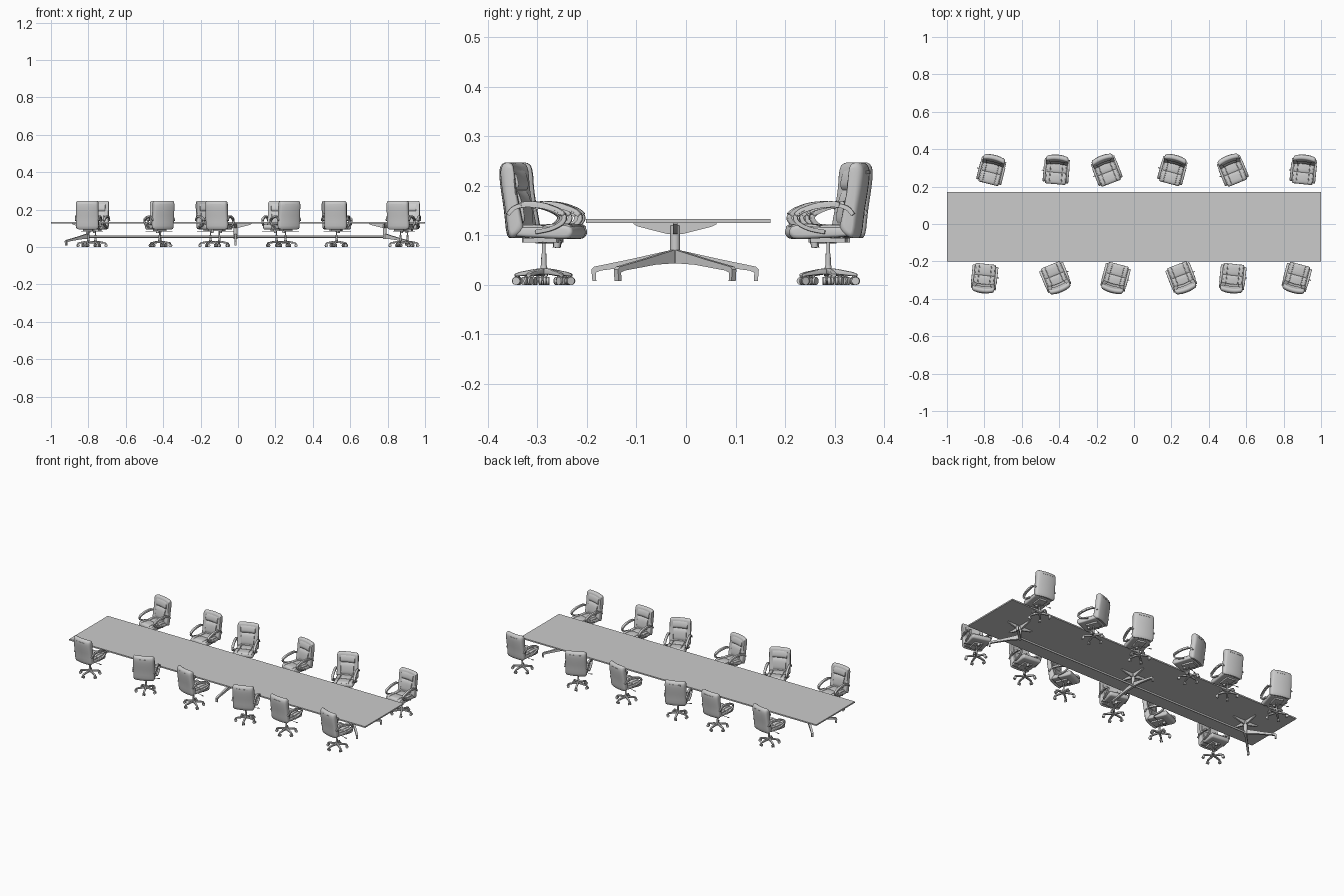
import bpy, bmesh
from math import sin, cos, pi, radians
from mathutils import Matrix, Vector

if "Cube" in bpy.data.objects:
    bpy.data.objects.remove(bpy.data.objects["Cube"])


def spline(pts, n=4, closed=True):
    """Catmull-Rom resampling of a 2D point list."""
    k, out = len(pts), []
    get = (lambda i: Vector(pts[i % k])) if closed else (lambda i: Vector(pts[max(0, min(k - 1, i))]))
    for i in range(k if closed else k - 1):
        a, b, c, d = (get(i + j) for j in (-1, 0, 1, 2))
        for s in range(n):
            t = s / n
            out.append(0.5 * (2 * b + (c - a) * t + (2 * a - 5 * b + 4 * c - d) * t * t
                              + (3 * b - a - 3 * c + d) * t ** 3))
    if not closed:
        out.append(get(k - 1))
    return out


def ribbon(path, thick):
    """Closed outline of constant thickness around an open smooth path."""
    p = spline(path, 4, False)
    left, right = [], []
    for i, q in enumerate(p):
        d = (p[min(i + 1, len(p) - 1)] - p[max(i - 1, 0)]).normalized()
        n = Vector((-d.y, d.x)) * thick / 2
        left.append(q + n)
        right.append(q - n)
    return left + right[::-1]


def slab(bm, pts, width, r=0.0, x0=0.0, bow=0.0, mat=Matrix(), mid=1):
    """Extrude a (y, z) outline along x, with rounded ends and optional bow."""
    ys, zs = [p[0] for p in pts], [p[1] for p in pts]
    cy, cz = (max(ys) + min(ys)) / 2, (max(zs) + min(zs)) / 2
    hy, hz = (max(ys) - min(ys)) / 2, (max(zs) - min(zs)) / 2
    h = width / 2
    st = [(h - r + r * sin(a), r * (1 - cos(a))) for a in (0, .4, .8, 1.2, pi / 2)] if r else [(h, 0)]
    inner = [((h - r) * (2 * i / mid - 1), 0) for i in range(1, mid)]
    st = [(-x, s) for x, s in reversed(st)] + inner + st
    rings = []
    for x, s in st:
        rings.append([bm.verts.new(mat @ Vector((x0 + x, cy + (y - cy) * (1 - s / hy) - bow * (x / h) ** 2,
                                                 cz + (z - cz) * (1 - s / hz)))) for y, z in zip(ys, zs)])
    n = len(pts)
    for a, b in zip(rings, rings[1:]):
        for i in range(n):
            bm.faces.new((a[i], a[(i + 1) % n], b[(i + 1) % n], b[i]))
    bm.faces.new(rings[0])
    bm.faces.new(rings[-1][::-1])


def cyl(bm, r1, r2, depth, mat, seg=14):
    bmesh.ops.create_cone(bm, cap_ends=True, segments=seg, radius1=r1, radius2=r2, depth=depth, matrix=mat)


def box(bm, size, loc):
    bmesh.ops.create_cube(bm, size=1, matrix=Matrix.Translation(loc) @ Matrix.Diagonal((*size, 1)))


def part(name, bm, angle=40):
    bmesh.ops.recalc_face_normals(bm, faces=bm.faces[:])
    me = bpy.data.meshes.new(name)
    bm.to_mesh(me)
    bm.free()
    for p in me.polygons:
        p.use_smooth = True
    me.set_sharp_from_angle(angle=radians(angle))
    ob = bpy.data.objects.new(name, me)
    bpy.context.collection.objects.link(ob)
    return ob


T, R = Matrix.Translation, Matrix.Rotation

# ---------- table ----------
bm = bmesh.new()
box(bm, (2.0, 0.372, 0.008), (0, -0.0155, 0.1295))
part("table_top", bm)

LEG = [(0, .072), (.01, .070), (.09, .052), (.163, .037), (.169, .031), (.167, .008), (.159, .008),
       (.160, .025), (.150, .029), (.06, .041), (0, .044)]
BRACKET = [(0, .102), (.016, .103), (.04, .109), (.075, .118), (.084, .123), (.084, .126), (0, .126)]
YT = -0.022
FRAMES = {"left": (-0.803, (45, 135)), "middle": (-0.013, (0, 180)), "right": (0.785, (-45, -135))}
for side, (x, angles) in FRAMES.items():
    bm = bmesh.new()
    for a in angles:
        slab(bm, LEG, 0.012, 0, mat=T((x, YT, 0)) @ R(radians(a), 4, 'Z'))
    for a in (0, 90, 180, 270):
        slab(bm, BRACKET, 0.009, 0, mat=T((x, YT, 0)) @ R(radians(a), 4, 'Z'))
    cyl(bm, .010, .010, .076, T((x, YT, .082)), 20)
    part(side + "_table_leg_frame", bm)

# stretcher tubes between the frames
for name, a, b in (("left_stretcher", -0.803, -0.013), ("right_stretcher", -0.013, 0.785)):
    bm = bmesh.new()
    cyl(bm, .006, .006, b - a, T(((a + b) / 2, YT, .055)) @ R(pi / 2, 4, 'Y'), 16)
    part(name, bm)

# ---------- one chair, facing -y, column on the origin ----------
chair = []

# seat cushion with raised stitched panels
bm = bmesh.new()
slab(bm, spline([(-.074, .108), (-.068, .119), (-.05, .121), (-.01, .117), (.035, .117), (.05, .113),
                 (.05, .099), (-.02, .094), (-.06, .093), (-.071, .098)], 3), 0.112, 0.008)
chair.append(part("seat", bm))
bm = bmesh.new()
for y0, y1, z in ((-.068, -.014, .117), (-.011, .042, .115)):
    pts = spline([(y0, z - .002), (y0 + .006, z + .006), (y1 - .006, z + .005), (y1, z - .002)], 3)
    slab(bm, pts, 0.062, 0.003)
    for sx in (-1, 1):
        slab(bm, pts, 0.019, 0.003, sx * 0.0425)
chair.append(part("seat_panels", bm))

# backrest shell, bowed forward at its sides
BACK = [(.052, .097), (.066, .100), (.073, .15), (.081, .20), (.083, .230), (.077, .244), (.066, .247),
        (.056, .238), (.050, .19), (.040, .14), (.036, .112)]
bm = bmesh.new()
slab(bm, spline(BACK, 3), 0.120, 0.012, bow=0.009, mid=6)
chair.append(part("backrest", bm))

# backrest front pads and rear grip strip
bm = bmesh.new()
for lo, hi, w in (((.039, .122), (.047, .186), .074), ((.050, .191), (.057, .236), .084)):
    (y0, z0), (y1, z1) = lo, hi
    pts = spline([(y0 + .005, z0), (y0 - .004, z0 + .008), ((y0 + y1) / 2 - .006, (z0 + z1) / 2),
                  (y1 - .004, z1 - .008), (y1 + .005, z1)], 3)
    slab(bm, pts, w, 0.004, bow=0.004, mid=4)
chair.append(part("backrest_pads", bm))
bm = bmesh.new()
slab(bm, [(.080, .224), (.0845, .224), (.0845, .231), (.080, .231)], 0.066, 0, bow=0.003, mid=4)
chair.append(part("backrest_grip", bm))

# looped arms with thicker pads
bm = bmesh.new()
pad = bmesh.new()
for sx in (-1, 1):
    slab(bm, ribbon([(.058, .142), (.045, .156), (.02, .162), (-.02, .158), (-.05, .147), (-.061, .136),
                     (-.053, .123), (-.03, .112), (0, .106)], .007), .010, .002, sx * .062)
    slab(pad, ribbon([(.03, .163), (.01, .165), (-.02, .161), (-.048, .151), (-.060, .141)], .008),
         .014, .003, sx * .062)
chair += [part("arms", bm), part("arm_pads", pad)]

# tilt mechanism, tension knob and height lever
bm = bmesh.new()
box(bm, (.05, .07, .009), (0, .002, .0905))
cyl(bm, .007, .008, .016, T((0, -.028, .083)) @ R(radians(8), 4, 'X'))
cyl(bm, .0012, .0012, .072, T((-.040, -.006, .085)) @ R(pi / 2, 4, 'Y'), 8)
box(bm, (.014, .005, .003), (-.071, -.006, .085))
chair.append(part("tilt_mechanism", bm))

# gas column
bm = bmesh.new()
cyl(bm, .0085, .0065, .018, T((0, 0, .030)), 16)
cyl(bm, .0055, .0050, .026, T((0, 0, .050)), 16)
cyl(bm, .0035, .0035, .030, T((0, 0, .075)), 16)
chair.append(part("gas_column", bm))

# five-star base and twin casters
bm = bmesh.new()
wheels = bmesh.new()
for i in range(5):
    m = R(2 * pi * i / 5, 4, 'Z')
    slab(bm, [(.003, .034), (.02, .032), (.05, .026), (.059, .022), (.059, .017), (.05, .018),
              (.02, .021), (.003, .021)], .010, .003, mat=m)
    cyl(wheels, .003, .003, .012, m @ T((0, .055, .014)), 8)
    for sx in (-1, 1):
        cyl(wheels, .008, .008, .005, m @ T((sx * .0045, .056, .008)) @ R(pi / 2, 4, 'Y'))
chair += [part("star_base", bm), part("casters", wheels)]

# ---------- chairs along both sides: x and turn in degrees ----------
BACK_ROW = [(-.762, -14), (-.415, -5), (-.147, 21), (.206, -15), (.527, 22), (.906, -6)]
FRONT_ROW = [(-.800, -6), (-.420, 22), (-.100, -15), (.254, 21), (.527, -6), (.869, -15)]
places = [(x, .287, a) for x, a in BACK_ROW] + [(x, -.287, a + 180) for x, a in FRONT_ROW]
for i, (x, y, a) in enumerate(places):
    for p in chair:
        ob = p
        if i:
            ob = p.copy()
            bpy.context.collection.objects.link(ob)
        ob.matrix_world = T((x, y, 0)) @ R(radians(a), 4, 'Z')
